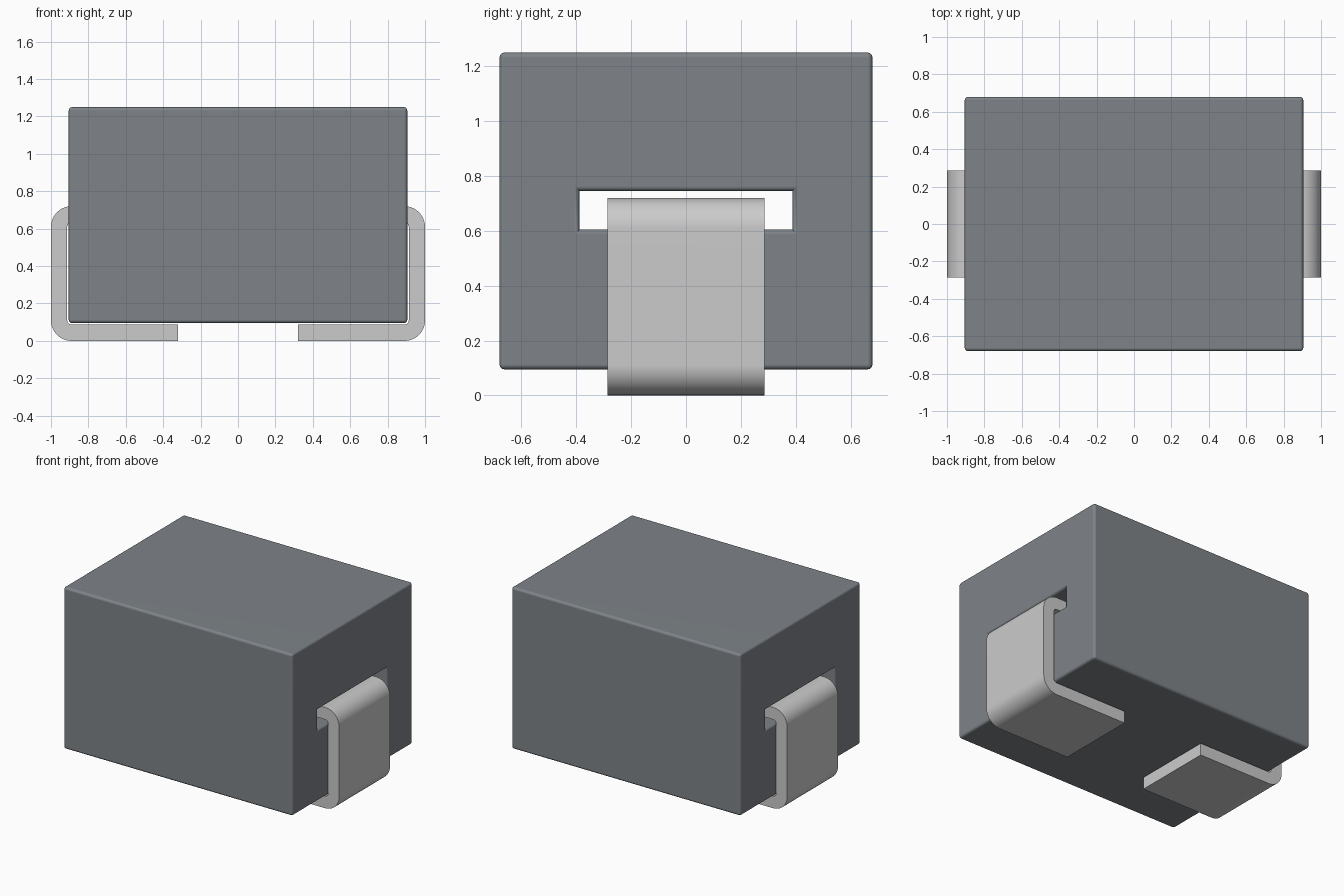
import bpy, bmesh, math
from mathutils import Vector

cube = bpy.data.objects.get("Cube")
if cube:
    bpy.data.objects.remove(cube, do_unlink=True)


def material(name, rgb, metal=0.0):
    m = bpy.data.materials.new(name)
    m.use_nodes = True
    m.diffuse_color = (*rgb, 1)
    bsdf = m.node_tree.nodes["Principled BSDF"]
    bsdf.inputs["Base Color"].default_value = (*rgb, 1)
    return m


def finish(bm, name, mat):
    bmesh.ops.recalc_face_normals(bm, faces=bm.faces)
    mesh = bpy.data.meshes.new(name)
    bm.to_mesh(mesh)
    bm.free()
    mesh.materials.append(mat)
    obj = bpy.data.objects.new(name, mesh)
    bpy.context.collection.objects.link(obj)
    bpy.ops.object.select_all(action='DESELECT')
    obj.select_set(True)
    bpy.context.view_layer.objects.active = obj
    bpy.ops.object.shade_smooth_by_angle(angle=math.radians(35))
    wn = obj.modifiers.new("flat_face_normals", 'WEIGHTED_NORMAL')
    wn.keep_sharp = True
    return obj


body_grey = material("slate grey", (0.21, 0.23, 0.25))
lead_grey = material("light metal grey", (0.6, 0.6, 0.6))

HALF_X = 0.905


def rectangle(bm, x, half_y, z0, z1):
    corners = ((-half_y, z0), (half_y, z0), (half_y, z1), (-half_y, z1))
    return [bm.verts.new((x, y, z)) for y, z in corners]


def bridge(bm, a, b):
    for i in range(4):
        j = (i + 1) % 4
        bm.faces.new((a[i], a[j], b[j], b[i]))


# Body: block with a rectangular slot running through it from end to end
bm = bmesh.new()
outer = [rectangle(bm, s * HALF_X, 0.68, 0.095, 1.25) for s in (-1, 1)]
inner = [rectangle(bm, s * HALF_X, 0.388, 0.605, 0.745) for s in (-1, 1)]
bridge(bm, *outer)
bridge(bm, *inner)
for o, i in zip(outer, inner):
    bridge(bm, o, i)
bmesh.ops.recalc_face_normals(bm, faces=bm.faces)
# round every outward edge; the slot's inner corners stay square
rounded = [e for e in bm.edges if e.calc_face_angle_signed() > 0.5]
bmesh.ops.bevel(bm, geom=rounded, offset=0.018, segments=4, profile=0.5,
                affect='EDGES', clamp_overlap=True)
finish(bm, "body", body_grey)

# Leads: bent strips that leave the slot, go down the end and fold underneath
THICK, RADIUS, TOP, HALF_W = 0.087, 0.11, 0.72, 0.287
FOOT_END, HOOK_END, STEPS = 0.32, 0.5, 10


def strip_side(offset):
    """One side of the bent strip, as (x, z) points from foot to hook."""
    r = RADIUS - offset
    pts = [(FOOT_END, offset)]
    for cz, start in ((RADIUS, -90), (TOP - RADIUS, 0)):
        for k in range(STEPS + 1):
            a = math.radians(start + 90 * k / STEPS)
            pts.append((1 - RADIUS + r * math.cos(a), cz + r * math.sin(a)))
    pts.append((HOOK_END, TOP - offset))
    return pts


def build_lead(name, side):
    bm = bmesh.new()
    out, inn = strip_side(0), strip_side(THICK)
    rows = [[bm.verts.new((side * x, y, z)) for x, z in pts]
            for pts in (out, inn) for y in (-HALF_W, HALF_W)]
    of, ob, nf, nb = rows
    for i in range(len(out) - 1):
        for a, b in ((of, ob), (nf, nb), (of, nf), (ob, nb)):
            bm.faces.new((a[i], a[i + 1], b[i + 1], b[i]))
    for i in (0, -1):
        bm.faces.new((of[i], ob[i], nb[i], nf[i]))
    finish(bm, name, lead_grey)


build_lead("left_lead", 1)
build_lead("right_lead", -1)
